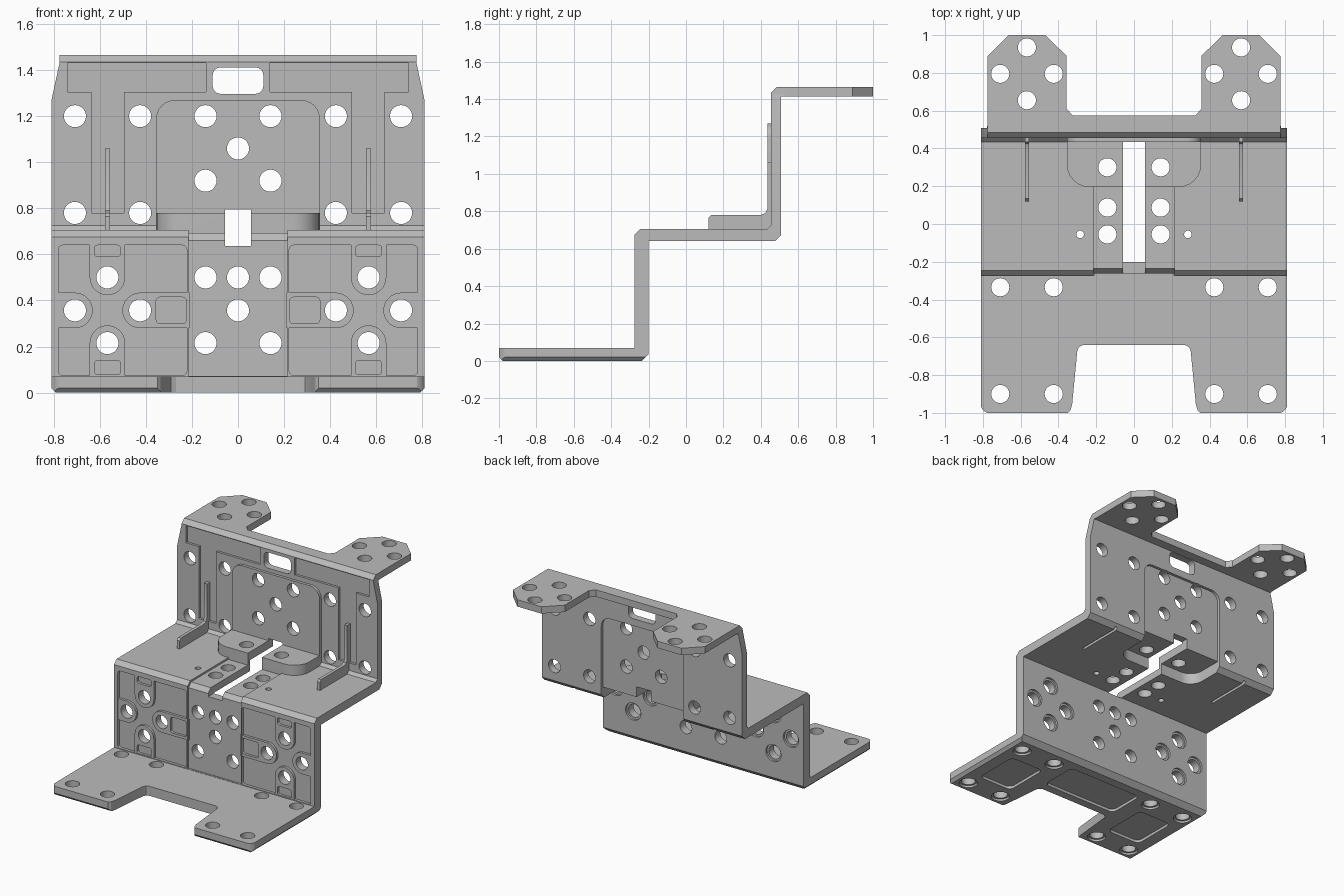
import bpy, bmesh, math
from mathutils import Vector

cube = bpy.data.objects.get("Cube")
if cube:
    bpy.data.objects.remove(cube, do_unlink=True)

grey = bpy.data.materials.new("plain_grey")
grey.use_nodes = True
grey.diffuse_color = (0.5, 0.5, 0.5, 1)
grey.node_tree.nodes["Principled BSDF"].inputs["Base Color"].default_value = (0.5, 0.5, 0.5, 1)

SIDES = (1, -1)
HOLE = 0.048


def place(axis, u, v, w):
    """Point from outline coordinates u, v and depth w along the axis."""
    return {"x": (w, u, v), "y": (u, w, v), "z": (u, v, w)}[axis]


def prism(points, axis, lo, hi):
    return (points, axis, lo, hi)


def box(u0, u1, v0, v1, axis, lo, hi):
    return prism([(u0, v0), (u1, v0), (u1, v1), (u0, v1)], axis, lo, hi)


def rounded(u0, u1, v0, v1, r, axis, lo, hi):
    pts = []
    corners = ((u1 - r, v1 - r), (u0 + r, v1 - r), (u0 + r, v0 + r), (u1 - r, v0 + r))
    for q, (cu, cv) in enumerate(corners):
        for k in range(7):
            a = math.pi / 2 * (q + k / 6)
            pts.append((cu + r * math.cos(a), cv + r * math.sin(a)))
    return prism(pts, axis, lo, hi)


def disc(u, v, r, axis, lo, hi):
    n = 28
    return prism([(u + r * math.cos(math.tau * k / n), v + r * math.sin(math.tau * k / n))
                  for k in range(n)], axis, lo, hi)


def flip(part):
    """Mirror a part drawn on the y or z axis across x = 0."""
    pts, axis, lo, hi = part
    return ([(-u, v) for u, v in pts], axis, lo, hi)


def both(parts):
    return parts + [flip(p) for p in parts]


def make(name, parts):
    bm = bmesh.new()
    for pts, axis, lo, hi in parts:
        a = [bm.verts.new(place(axis, u, v, lo)) for u, v in pts]
        b = [bm.verts.new(place(axis, u, v, hi)) for u, v in pts]
        bm.faces.new(a)
        bm.faces.new(b[::-1])
        for i in range(len(a)):
            j = (i + 1) % len(a)
            bm.faces.new((a[i], b[i], b[j], a[j]))
    bmesh.ops.recalc_face_normals(bm, faces=bm.faces[:])
    mesh = bpy.data.meshes.new(name)
    bm.to_mesh(mesh)
    bm.free()
    mesh.materials.append(grey)
    ob = bpy.data.objects.new(name, mesh)
    bpy.context.collection.objects.link(ob)
    return ob


def apply(op, parts):
    tool = make("cutter", parts)
    tool.hide_render = True
    mod = bracket.modifiers.new("shape", "BOOLEAN")
    mod.operation, mod.solver, mod.object, mod.use_self = op, "EXACT", tool, True
    bpy.context.view_layer.objects.active = bracket
    bpy.ops.object.modifier_apply(modifier=mod.name)
    bpy.data.objects.remove(tool, do_unlink=True)


# Folded sheet: base, front wall, shelf, rear wall, top flange
sheet = [(-1, 0.02), (-0.98, 0), (-0.235, 0), (-0.2, 0.035), (-0.2, 0.64), (0.475, 0.64),
         (0.508, 0.673), (0.508, 1.415), (1, 1.415), (1, 1.465), (0.485, 1.465),
         (0.455, 1.435), (0.455, 0.725), (0.435, 0.705), (-0.245, 0.705),
         (-0.275, 0.675), (-0.275, 0.07), (-1, 0.07)]
bracket = make("stepped_bracket", [prism(sheet, "x", -0.81, 0.81)])

# Shallow centre channel over the front wall and shelf
apply("DIFFERENCE", [prism([(-0.4, 0.072), (-0.262, 0.072), (-0.262, 0.66), (-0.235, 0.692),
                            (0.2, 0.692), (0.2, 0.9), (-0.4, 0.9)], "x", -0.215, 0.215)])

# Front wall pockets and T-shaped rear wall pockets
tee = [(0.74, 1.43), (0.74, 1.305), (0.635, 1.305), (0.635, 0.78),
       (0.495, 0.78), (0.495, 1.305), (0.14, 1.305), (0.14, 1.43)]
apply("DIFFERENCE", both([rounded(0.222, 0.78, 0.075, 0.64, 0.02, "y", -0.4, -0.255),
                          prism(tee, "y", 0.4, 0.472)]))

# Round-ended bosses inside the front pockets
ring = 0.077
ring_spots = [(0.567, 0.5), (0.567, 0.215), (0.708, 0.357), (0.425, 0.357)]
tabs = [(0.567 - ring, 0.567 + ring, 0.5 - ring, 0.66 + ring),
        (0.567 - ring, 0.567 + ring, 0.06 - ring / 2, 0.215 + ring),
        (0.708 - ring, 0.785 + ring / 3, 0.357 - ring, 0.357 + ring),
        (0.2, 0.425 + ring, 0.357 - ring, 0.357 + ring)]
for i, (u0, u1, v0, v1) in enumerate(tabs):
    u, v = ring_spots[i]
    stem = [box(u0, u1, v, 0.65, "y", -0.273, -0.22), box(u0, u1, 0.05, v, "y", -0.273, -0.22),
            box(u, 0.79, v0, v1, "y", -0.273, -0.22), box(0.21, u, v0, v1, "y", -0.273, -0.22)][i]
    apply("UNION", both([disc(u, v, ring, "y", -0.273, -0.22)]))
    apply("UNION", both([stem]))
apply("DIFFERENCE", both([rounded(0.51, 0.624, 0.59, 0.64, 0.015, "y", -0.4, -0.255),
                          rounded(0.51, 0.624, 0.078, 0.14, 0.015, "y", -0.4, -0.255),
                          rounded(0.225, 0.355, 0.3, 0.414, 0.015, "y", -0.4, -0.255)]))

# Raised shelf block, rear wall pad and L-shaped fins
apply("UNION", [prism([p for p in rounded(-0.355, 0.355, 0.195, 0.75, 0.12, "z", 0, 1)[0]
                       if p[1] < 0.47] + [(0.355, 0.48), (-0.355, 0.48)], "z", 0.685, 0.78)])
apply("UNION", [rounded(-0.355, 0.355, 0.65, 1.27, 0.08, "y", 0.435, 0.49)])
fin = [(0.12, 0.68), (0.12, 0.765), (0.135, 0.78), (0.4, 0.78), (0.425, 0.79), (0.435, 0.815),
       (0.435, 1.06), (0.485, 1.06), (0.485, 0.68)]
apply("UNION", [prism(fin, "x", s * 0.567 - 0.011, s * 0.567 + 0.011) for s in SIDES])

# Hollows behind the raised block, pad and fins
apply("DIFFERENCE", [rounded(-0.33, 0.33, 0.22, 0.8, 0.1, "z", 0.6, 0.72)])
apply("DIFFERENCE", [rounded(-0.33, 0.33, 0.6, 1.245, 0.07, "y", 0.488, 0.6)])
apply("DIFFERENCE", both([box(0.557, 0.577, 0.14, 0.49, "z", 0.6, 0.67)]))

# Base outline: notch, trimmed corners, lower side chamfers
half = [(0.36, -1.01), (0.336, -0.985), (0.327, -0.95), (0.3, -0.67), (0.29, -0.65), (0.27, -0.64)]
apply("DIFFERENCE", [prism(half + [(-u, v) for u, v in half[::-1]], "z", -0.1, 0.2)])
apply("DIFFERENCE", both([prism([(0.76, -1.01), (0.79, -0.993), (0.803, -0.98), (0.82, -0.95),
                                 (0.85, -1.05)], "z", -0.1, 0.2)]))
apply("DIFFERENCE", both([prism([(0.785, -0.005), (0.82, -0.005), (0.82, 0.03)], "y", -1.1, 0)]))

# Flange outline: two eared tabs, and the tapered rear wall
half = [(0.48, 1.01), (0.357, 0.89), (0.357, 0.61), (0.325, 0.575)]
apply("DIFFERENCE", [prism(half + [(-u, v) for u, v in half[::-1]], "z", 1.35, 1.55)])
apply("DIFFERENCE", both([prism([(0.654, 1.01), (0.95, 1.01), (0.95, 0.52), (0.775, 0.52),
                                 (0.775, 0.89)], "z", 1.35, 1.55)]))
apply("DIFFERENCE", both([prism([(0.812, 1.26), (0.9, 1.26), (0.9, 1.55), (0.775, 1.55),
                                 (0.775, 1.43)], "y", 0.4, 0.55)]))

# Centre cable slot and rear wall window
apply("DIFFERENCE", [box(-0.057, 0.057, 0.637, 0.795, "y", -0.4, 0.6)])
apply("DIFFERENCE", [rounded(-0.11, 0.11, 1.297, 1.412, 0.035, "y", 0.4, 0.6)])

# Pockets and counterbores under the base and behind the front wall
base_spots = [(u, v) for u in (0.425, 0.708) for v in (-0.335, -0.9)]
apply("DIFFERENCE", [rounded(-0.3, 0.3, -0.58, -0.3, 0.04, "z", -0.1, 0.02)]
      + both([rounded(0.43, 0.7, -0.79, -0.45, 0.04, "z", -0.1, 0.02)])
      + both([disc(u, v, 0.062, "z", -0.1, 0.015) for u, v in base_spots])
      + both([disc(u, v, 0.062, "y", -0.215, -0.1) for u, v in ring_spots]))

# Bolt holes, one set per panel
front = both([disc(u, v, HOLE, "y", -0.4, -0.1)
              for u, v in ring_spots + [(0.141, 0.5), (0.141, 0.215)]])
front += [disc(0, v, HOLE, "y", -0.4, -0.1) for v in (0.5, 0.357)]
rear = both([disc(u, v, HOLE, "y", 0.38, 0.6) for u, v in
             [(0.708, 1.2), (0.425, 1.2), (0.141, 1.2), (0.141, 0.92), (0.708, 0.78), (0.425, 0.78)]])
rear.append(disc(0, 1.06, HOLE, "y", 0.38, 0.6))
shelf = both([disc(0.141, v, HOLE, "z", 0.55, 0.85) for v in (0.3, 0.087, -0.055)]
             + [disc(0.285, -0.055, 0.02, "z", 0.55, 0.85)])
base = both([disc(u, v, HOLE, "z", -0.1, 0.2) for u, v in base_spots])
flange = both([disc(u, v, HOLE, "z", 1.35, 1.55) for u, v in
               [(0.567, 0.935), (0.708, 0.795), (0.425, 0.795), (0.567, 0.655)]])
for holes in (front, rear, shelf, base, flange):
    apply("DIFFERENCE", holes)

# Smooth hole walls, sharp sheet edges
bpy.ops.object.select_all(action="DESELECT")
bracket.select_set(True)
bpy.context.view_layer.objects.active = bracket
bpy.ops.object.shade_smooth_by_angle(angle=math.radians(25))
